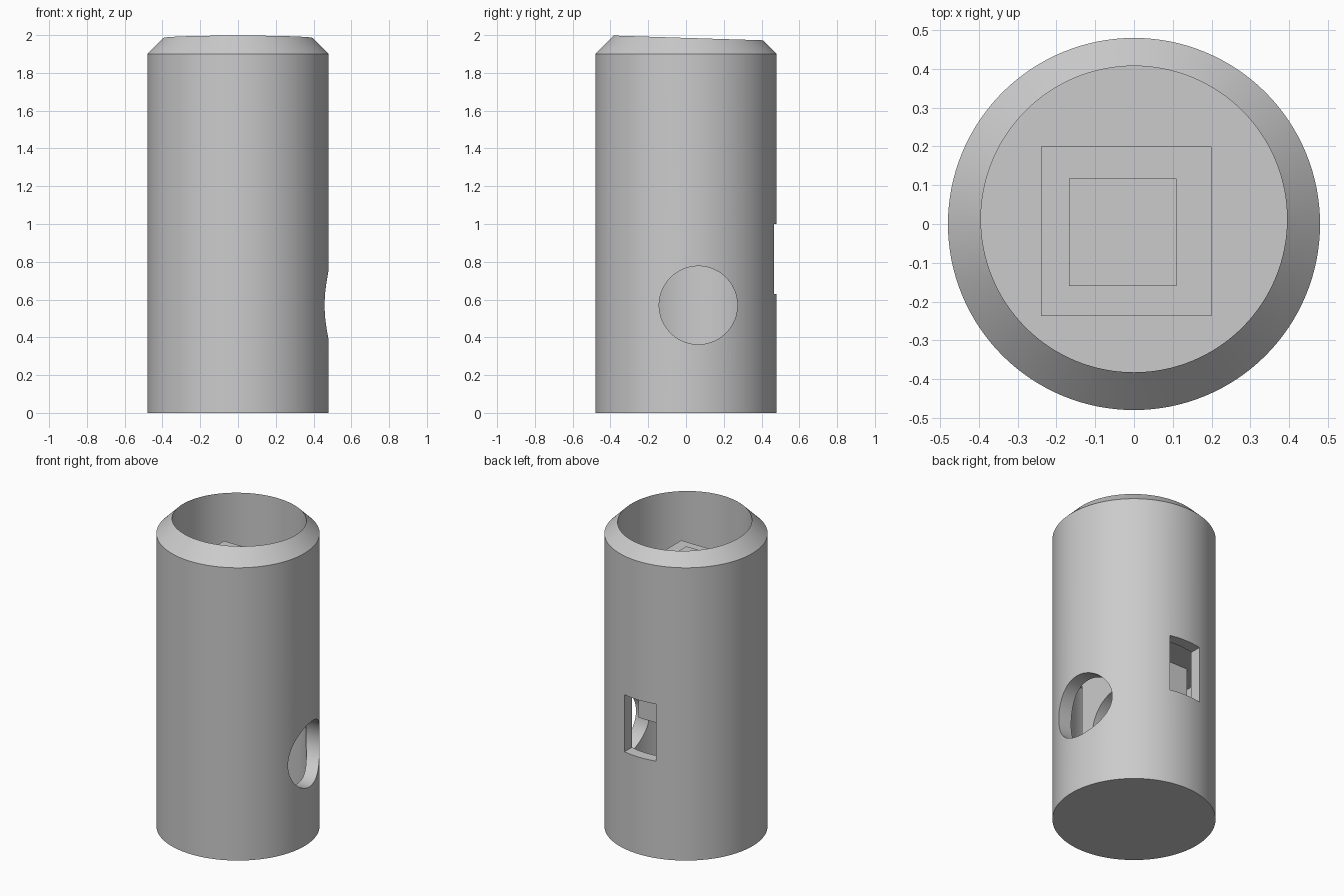
import bpy, bmesh, math
from mathutils import Matrix

if "Cube" in bpy.data.objects:
    bpy.data.objects.remove(bpy.data.objects["Cube"])

grey = bpy.data.materials.new("plain_grey")
grey.diffuse_color = (0.6, 0.6, 0.6, 1)
grey.use_nodes = True
grey.node_tree.nodes["Principled BSDF"].inputs["Base Color"].default_value = grey.diffuse_color


def make_object(name, bm):
    bmesh.ops.recalc_face_normals(bm, faces=bm.faces)
    mesh = bpy.data.meshes.new(name)
    bm.to_mesh(mesh)
    bm.free()
    ob = bpy.data.objects.new(name, mesh)
    bpy.context.collection.objects.link(ob)
    mesh.materials.append(grey)
    return ob


def lathe(name, profile, centre=(0, 0), sides=128):
    """Stack of rings (radius, z) closed at both ends."""
    bm = bmesh.new()
    rings = []
    for r, z in profile:
        rings.append([bm.verts.new((centre[0] + r * math.cos(2 * math.pi * i / sides),
                                    centre[1] + r * math.sin(2 * math.pi * i / sides), z))
                      for i in range(sides)])
    for a, b in zip(rings, rings[1:]):
        for i in range(sides):
            j = (i + 1) % sides
            bm.faces.new((a[i], a[j], b[j], b[i]))
    bm.faces.new(rings[0])
    bm.faces.new(rings[-1])
    return make_object(name, bm)


def box(name, low, high):
    bm = bmesh.new()
    bmesh.ops.create_cube(bm, size=1)
    for v in bm.verts:
        v.co = [l + (c + 0.5) * (h - l) for c, l, h in zip(v.co, low, high)]
    return make_object(name, bm)


def cut(target, cutter):
    mod = target.modifiers.new("cut_" + cutter.name, 'BOOLEAN')
    mod.operation = 'DIFFERENCE'
    mod.solver = 'EXACT'
    mod.object = cutter
    bpy.context.view_layer.objects.active = target
    bpy.ops.object.modifier_apply(modifier=mod.name)


# Outer sleeve; its cone runs on upward so the off-centre bore trims a tilted rim
body = lathe("body", [(0.48, 0), (0.48, 1.9), (0.28, 2.1)])

# Upper bore and lower chamber, separated by a thin plate
bore_centre = (0, 0.0125)
upper_bore = lathe("upper_bore_cutter", [(0.395, 1.1), (0.395, 2.5)], bore_centre)
lower_chamber = lathe("lower_chamber_cutter", [(0.395, 0.08), (0.395, 1.02)], bore_centre)

# Rear window and round side hole
window = box("window_cutter", (-0.11, 0.25, 0.63), (0.115, 0.7, 1.0))
bm = bmesh.new()
bmesh.ops.create_cone(bm, cap_ends=True, segments=96, radius1=0.207, radius2=0.207, depth=1.0,
                      matrix=Matrix.Translation((0.21, 0.065, 0.57)) @ Matrix.Rotation(math.pi / 2, 4, 'Y'))
side_hole = make_object("side_hole_cutter", bm)

# Square post standing in the bore, with a smaller raised square on top
post = box("square_post", (-0.24, -0.237, 0.07), (0.2, 0.2, 1.71))
cap = box("post_cap", (-0.168, -0.16, 1.70), (0.11, 0.117, 1.725))

cutters = (upper_bore, lower_chamber, window, side_hole)
for c in cutters:
    cut(body, c)
cut(post, side_hole)
for c in cutters:
    bpy.data.objects.remove(c)

# Smooth the round surfaces, keep edges sharp
for ob in (body, post):
    bpy.ops.object.select_all(action='DESELECT')
    ob.select_set(True)
    bpy.context.view_layer.objects.active = ob
    bpy.ops.object.shade_smooth_by_angle(angle=math.radians(30))
